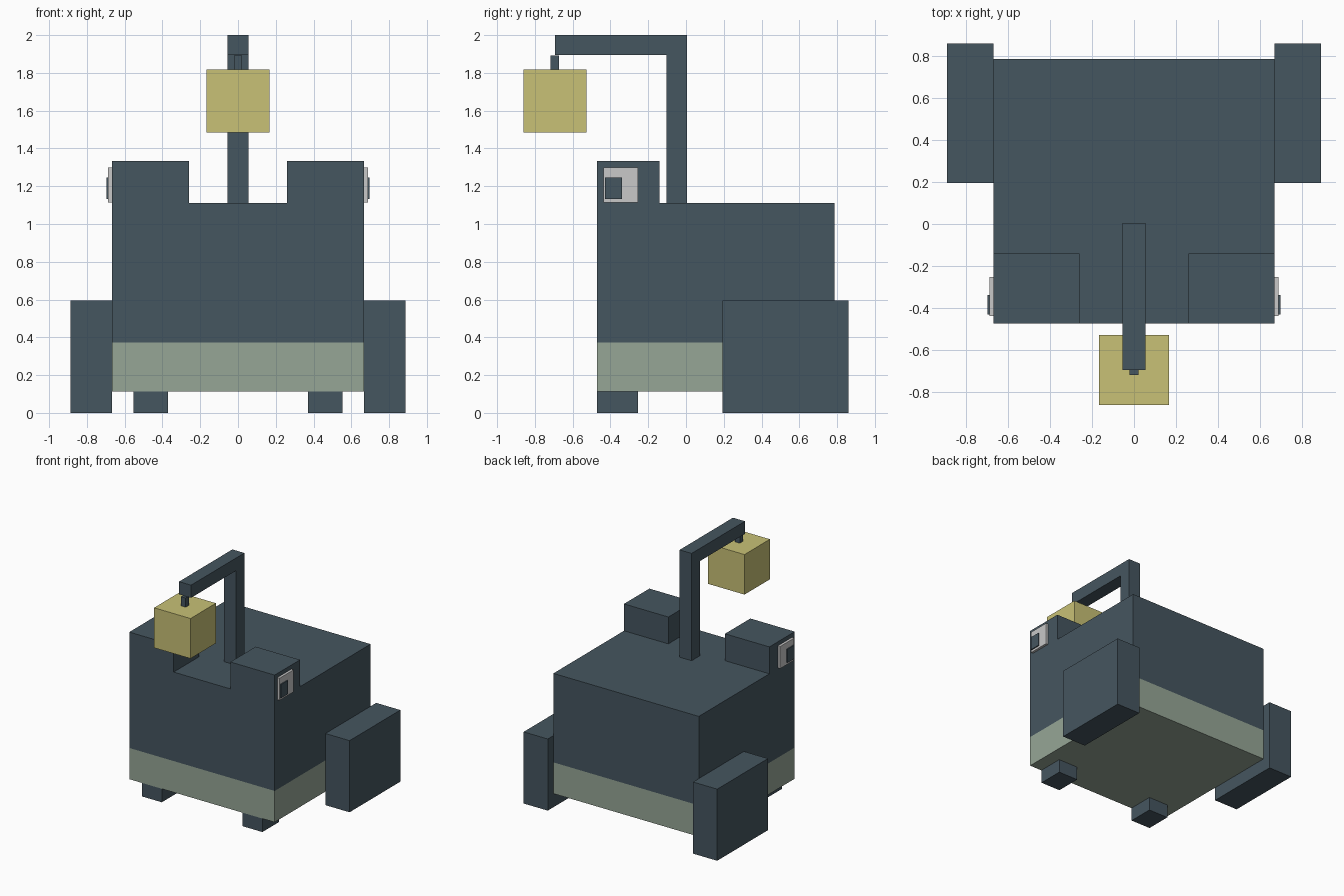
import bpy, bmesh

if "Cube" in bpy.data.objects:
    bpy.data.objects.remove(bpy.data.objects["Cube"])


def material(name, rgb):
    m = bpy.data.materials.new(name)
    m.diffuse_color = (*rgb, 1.0)
    m.use_nodes = True
    m.node_tree.nodes["Principled BSDF"].inputs["Base Color"].default_value = m.diffuse_color
    return m


SLATE = material("slate blue", (0.060, 0.092, 0.115))
SAGE = material("sage green", (0.305, 0.381, 0.305))
YELLOW = material("lamp yellow", (0.578, 0.533, 0.180))
WHITE = material("eye white", (0.58, 0.58, 0.58))


def finish(name, bm, *mats):
    bmesh.ops.recalc_face_normals(bm, faces=bm.faces[:])
    mesh = bpy.data.meshes.new(name)
    bm.to_mesh(mesh)
    bm.free()
    for m in mats:
        mesh.materials.append(m)
    ob = bpy.data.objects.new(name, mesh)
    bpy.context.collection.objects.link(ob)
    return ob


def box_mesh(x, y, z):
    """Box given by its (low, high) range on each axis."""
    bm = bmesh.new()
    bmesh.ops.create_cube(bm, size=1)
    for v in bm.verts:
        v.co = [r[0] + (c + 0.5) * (r[1] - r[0]) for r, c in zip((x, y, z), v.co)]
    return bm


def box(name, x, y, z, mat):
    return finish(name, box_mesh(x, y, z), mat)


def pair(name, x, y, z, mat):
    """Matching boxes on the right and left sides."""
    box("right_" + name, x, y, z, mat)
    box("left_" + name, (-x[1], -x[0]), y, z, mat)


# Body with a pale belly band, cut at the colour line
bm = box_mesh((-0.667, 0.667), (-0.472, 0.785), (0.113, 1.11))
bmesh.ops.bisect_plane(bm, geom=bm.verts[:] + bm.edges[:] + bm.faces[:],
                       plane_co=(0, 0, 0.372), plane_no=(0, 0, 1))
for f in bm.faces:
    f.material_index = int(f.calc_center_median().z < 0.372)
finish("body", bm, SLATE, SAGE)

# Brow blocks, eyes and pupils
pair("brow", (0.26, 0.667), (-0.472, -0.14), (1.11, 1.333), SLATE)
pair("eye", (0.667, 0.687), (-0.437, -0.253), (1.115, 1.299), WHITE)
pair("pupil", (0.687, 0.696), (-0.429, -0.338), (1.133, 1.246), SLATE)

# Small front feet and big back legs
pair("front_foot", (0.37, 0.553), (-0.470, -0.253), (0.0, 0.113), SLATE)
pair("back_leg", (0.667, 0.888), (0.194, 0.859), (0.0, 0.594), SLATE)

# Bent stalk: an L profile in the side plane, extruded across x
profile = [(0.005, 1.11), (0.005, 2.0), (-0.694, 2.0),
           (-0.694, 1.895), (-0.102, 1.895), (-0.102, 1.11)]
bm = bmesh.new()
face = bm.faces.new([bm.verts.new((-0.055, y, z)) for y, z in profile])
side = bmesh.ops.extrude_face_region(bm, geom=[face])["geom"]
for v in side:
    if isinstance(v, bmesh.types.BMVert):
        v.co.x = 0.055
finish("lamp_stalk", bm, SLATE)

# Hanging lamp
box("lamp_hook", (-0.022, 0.022), (-0.717, -0.673), (1.817, 1.893), SLATE)
box("lamp", (-0.167, 0.167), (-0.861, -0.528), (1.485, 1.817), YELLOW)
